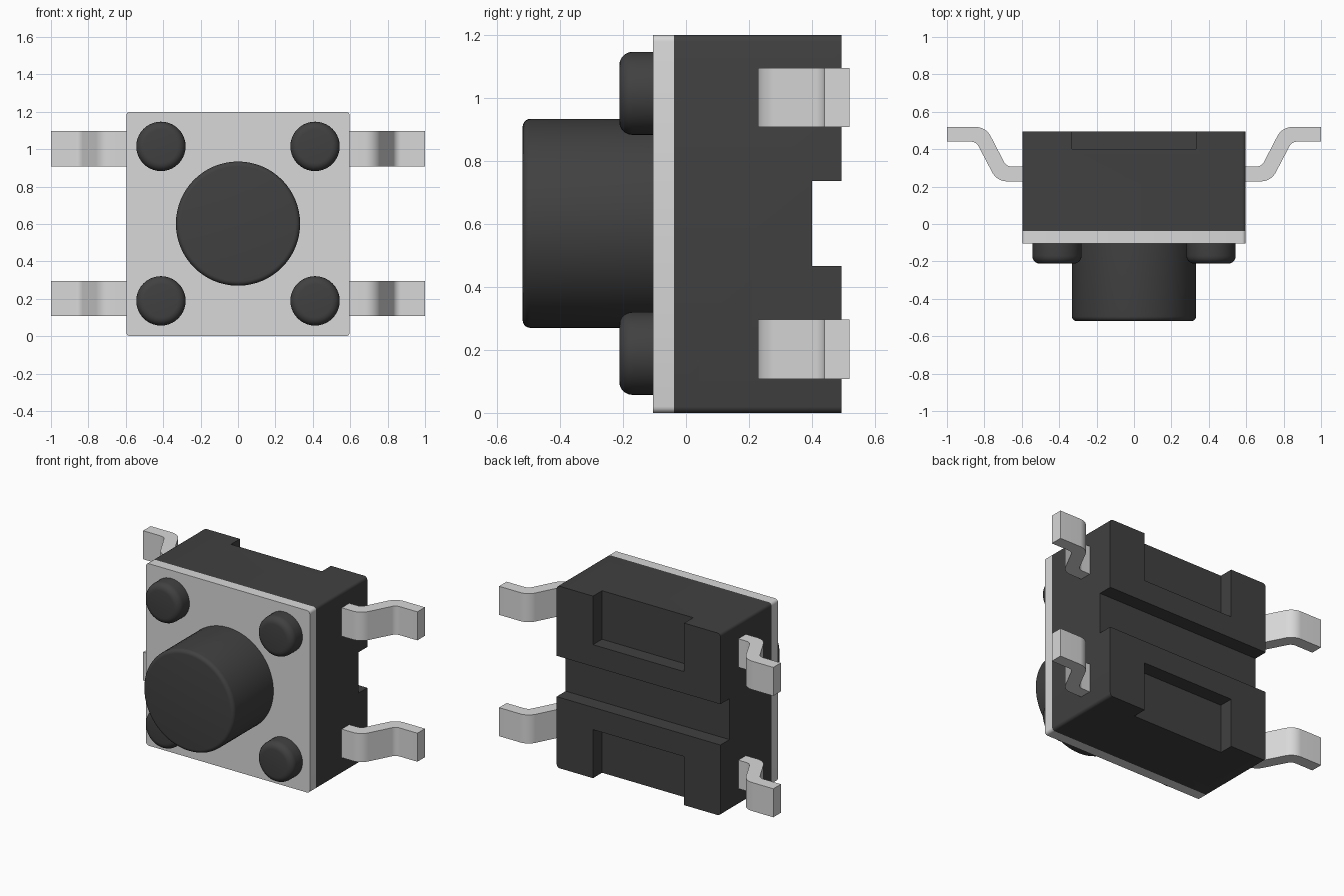
import bpy, bmesh, math
from mathutils import Matrix, Vector

cube = bpy.data.objects.get("Cube")
if cube:
    bpy.data.objects.remove(cube, do_unlink=True)


def make_material(name, value):
    m = bpy.data.materials.new(name)
    m.use_nodes = True
    col = (value, value, value, 1)
    m.diffuse_color = col
    m.node_tree.nodes["Principled BSDF"].inputs["Base Color"].default_value = col
    return m


plastic = make_material("dark plastic", 0.052)
metal = make_material("light metal", 0.69)


def finish(bm, name, mat, smooth=True):
    bmesh.ops.recalc_face_normals(bm, faces=bm.faces)
    me = bpy.data.meshes.new(name)
    bm.to_mesh(me)
    bm.free()
    ob = bpy.data.objects.new(name, me)
    bpy.context.collection.objects.link(ob)
    me.materials.append(mat)
    if smooth:
        shade(ob)
    return ob


def shade(ob):
    bpy.ops.object.select_all(action='DESELECT')
    bpy.context.view_layer.objects.active = ob
    ob.select_set(True)
    bpy.ops.object.shade_smooth_by_angle(angle=math.radians(35))


def box_mesh(x, y, z):
    """Box from (min, max) ranges."""
    bm = bmesh.new()
    size = [r[1] - r[0] for r in (x, y, z)]
    mid = [(r[0] + r[1]) / 2 for r in (x, y, z)]
    bmesh.ops.create_cube(bm, size=1, matrix=Matrix.Translation(mid) @ Matrix.Diagonal((*size, 1)))
    return bm


def rounded_slab(name, y0, y1, mat):
    """Square slab with its four depth-wise edges rounded."""
    bm = box_mesh((-0.597, 0.597), (y0, y1), (0, 1.2))
    edges = [e for e in bm.edges if abs(e.verts[0].co.y - e.verts[1].co.y) > 0.01]
    bmesh.ops.bevel(bm, geom=edges, offset=0.02, segments=4, profile=0.5, affect='EDGES')
    return finish(bm, name, mat)


def round_peg(name, x, z, radius, y0, y1, bevel, sides):
    """Cylinder facing the front with a rounded front rim."""
    bm = bmesh.new()
    place = Matrix.Translation((x, (y0 + y1) / 2, z)) @ Matrix.Rotation(math.pi / 2, 4, 'X')
    bmesh.ops.create_cone(bm, cap_ends=True, segments=sides, radius1=radius, radius2=radius,
                          depth=y1 - y0, matrix=place)
    rim = [e for e in bm.edges if all(v.co.y < y0 + 0.001 for v in e.verts)]
    bmesh.ops.bevel(bm, geom=rim, offset=bevel, segments=5, profile=0.5, affect='EDGES')
    return finish(bm, name, plastic)


def fillet(a, b, c, r, steps=8):
    """Points of an arc of radius r rounding the corner b."""
    a, b, c = Vector(a), Vector(b), Vector(c)
    u, v = (a - b).normalized(), (c - b).normalized()
    half = math.acos(u.dot(v)) / 2
    centre = b + (u + v).normalized() * (r / math.sin(half))
    p = b + u * (r / math.tan(half)) - centre
    q = b + v * (r / math.tan(half)) - centre
    return [centre + p.lerp(q, i / steps).normalized() * r for i in range(steps + 1)]


def leg(name, side, z0, z1):
    """Bent strip: a profile in plan, extruded upwards."""
    low = [(0.58, 0.228), (0.733, 0.228), (0.844, 0.440), (1.0, 0.440)]
    top = [(1.0, 0.519), (0.792, 0.519), (0.682, 0.307), (0.58, 0.307)]
    pts = []
    for line in (low, top):
        pts.append(Vector(line[0]))
        pts += fillet(*line[0:3], 0.09) + fillet(*line[1:4], 0.045)
        pts.append(Vector(line[3]))
    bm = bmesh.new()
    face = bm.faces.new([bm.verts.new((side * p.x, p.y, z0)) for p in pts])
    new = bmesh.ops.extrude_face_region(bm, geom=[face])["geom"]
    bmesh.ops.translate(bm, vec=(0, 0, z1 - z0), verts=[g for g in new if isinstance(g, bmesh.types.BMVert)])
    return finish(bm, name, metal)


# Housing with a cross groove and two notches cut in its back
body = rounded_slab("housing", -0.038, 0.494, plastic)
cuts = [((-0.8, 0.8), (0.4, 0.7), (0.467, 0.736)),
        ((-0.332, 0.332), (0.4, 0.7), (0.88, 1.4)),
        ((-0.332, 0.332), (0.4, 0.7), (-0.2, 0.32))]
for ranges in cuts:
    cutter = finish(box_mesh(*ranges), "cutter", plastic, smooth=False)
    cutter.hide_render = True
    mod = body.modifiers.new("cut", 'BOOLEAN')
    mod.operation = 'DIFFERENCE'
    mod.solver = 'EXACT'
    mod.object = cutter
    bpy.context.view_layer.objects.active = body
    bpy.ops.object.modifier_apply(modifier=mod.name)
    bpy.data.objects.remove(cutter, do_unlink=True)
shade(body)

# Metal cover plate and push button
rounded_slab("cover_plate", -0.105, -0.038, metal)
round_peg("push_button", 0, 0.602, 0.332, -0.519, -0.1, 0.025, 64)

# Corner pegs and legs
for side, sname in ((1, "left"), (-1, "right")):
    for zc, lz, zname in ((1.015, 0.908, "upper"), (0.189, 0.108, "lower")):
        round_peg(f"{zname}_{sname}_peg", side * 0.412, zc, 0.132, -0.212, -0.1, 0.042, 40)
        leg(f"{zname}_{sname}_leg", side, lz, lz + 0.188)
